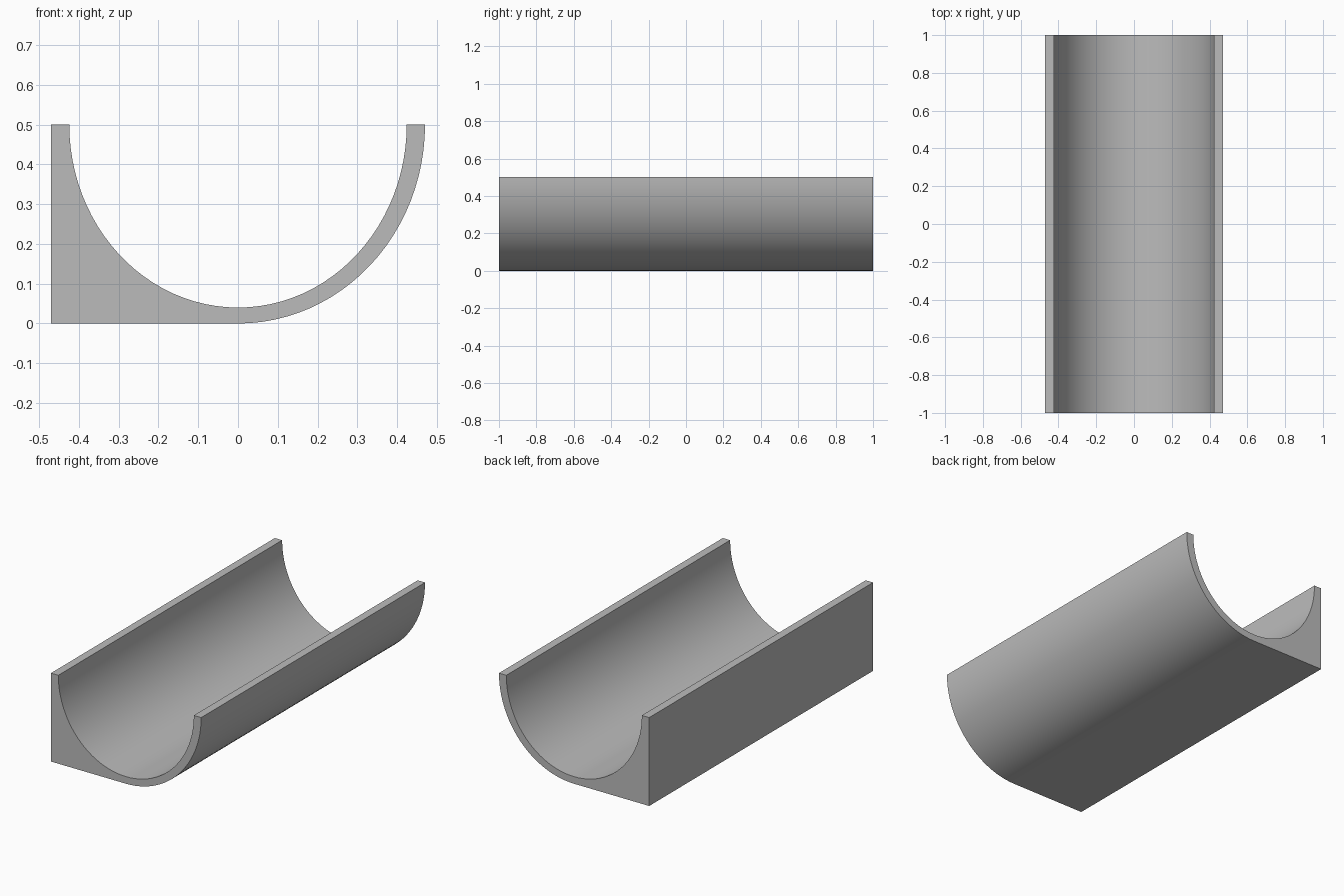
import bpy, bmesh, math
from mathutils import Vector

cube = bpy.data.objects.get("Cube")
if cube:
    bpy.data.objects.remove(cube)

HALF_LENGTH, RIM, STEPS = 1.0, 0.5, 48

mat = bpy.data.materials.new("plain grey")
mat.use_nodes = True
grey = (0.5, 0.5, 0.5, 1)
mat.diffuse_color = grey
mat.node_tree.nodes["Principled BSDF"].inputs["Base Color"].default_value = grey


def arc(rx, rz, start, end, steps):
    """Elliptical arc hanging below the rim, angles in degrees."""
    angles = [math.radians(start + (end - start) * i / steps) for i in range(steps + 1)]
    return [(rx * math.cos(a), RIM + rz * math.sin(a)) for a in angles]


# Cross-section: round outer wall, square corner on the right, hollow inside
outer = arc(0.47, 0.5, 0, -90, STEPS // 2)
corner = [(-0.47, 0), (-0.47, RIM)]
hollow = arc(0.424, 0.46, -180, 0, STEPS)
profile = outer + corner + hollow

# Extrude the section along the trough
bm = bmesh.new()
section = bm.faces.new([bm.verts.new((x, -HALF_LENGTH, z)) for x, z in profile])
result = bmesh.ops.extrude_face_region(bm, geom=[section], use_keep_orig=True)
ends = [g for g in result["geom"] if isinstance(g, bmesh.types.BMVert)]
bmesh.ops.translate(bm, verts=ends, vec=Vector((0, 2 * HALF_LENGTH, 0)))
bmesh.ops.recalc_face_normals(bm, faces=bm.faces)
mesh = bpy.data.meshes.new("trough")
bm.to_mesh(mesh)
bm.free()
mesh.materials.append(mat)

trough = bpy.data.objects.new("trough", mesh)
bpy.context.collection.objects.link(trough)
bpy.context.view_layer.objects.active = trough
trough.select_set(True)
bpy.ops.object.shade_smooth_by_angle(angle=math.radians(30))
